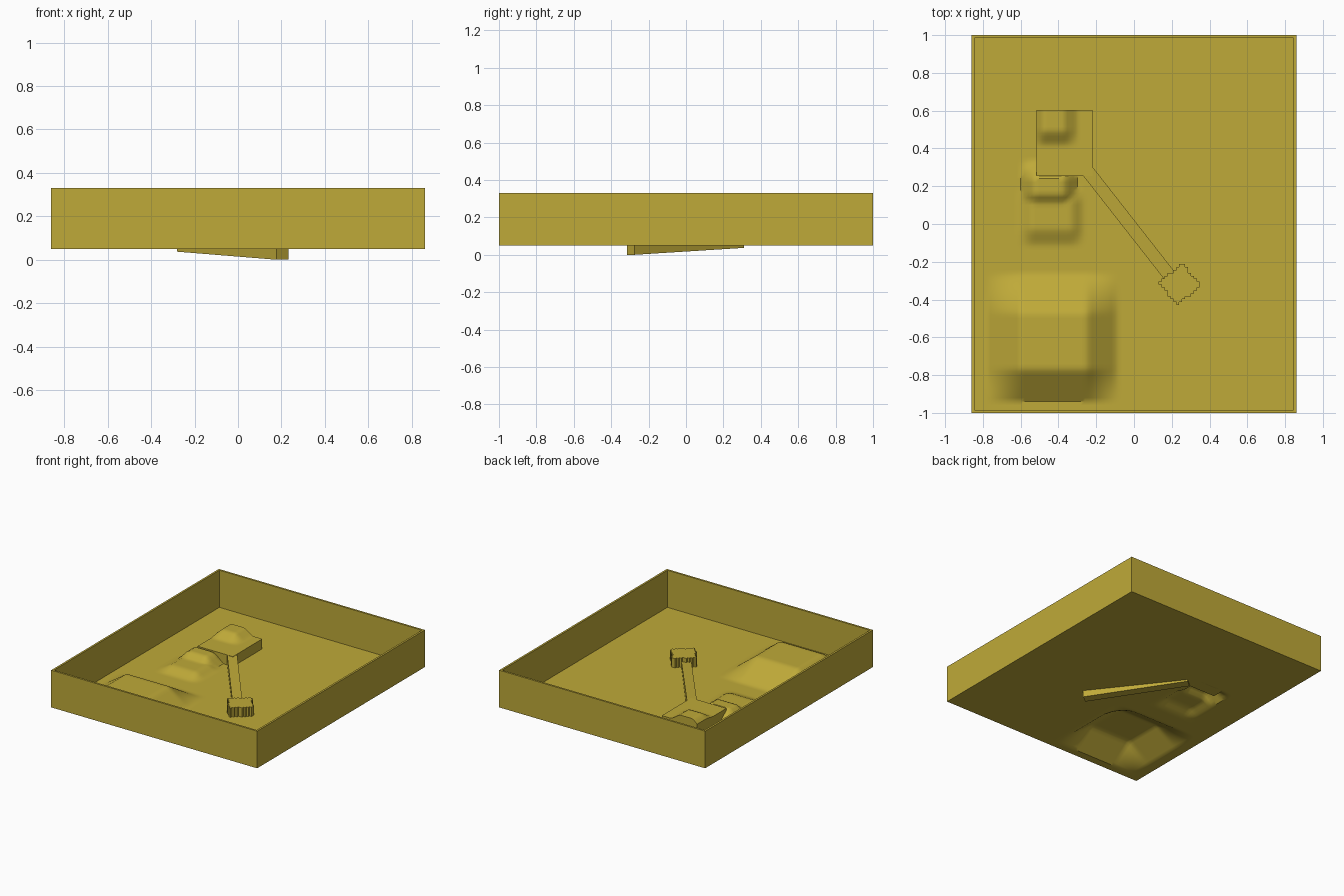
import bpy, bmesh, math
from mathutils import Vector

if "Cube" in bpy.data.objects:
    bpy.data.objects.remove(bpy.data.objects["Cube"])

FLOOR, RIM = 0.05, 0.33
HX, HY, WALL = 0.86, 1.0, 0.015

mat = bpy.data.materials.new("ochre")
mat.diffuse_color = (0.52, 0.40, 0.04, 1)
mat.use_nodes = True
mat.node_tree.nodes["Principled BSDF"].inputs["Base Color"].default_value = mat.diffuse_color


def finish(name, bm, smooth=False):
    me = bpy.data.meshes.new(name)
    bm.to_mesh(me)
    bm.free()
    me.materials.append(mat)
    ob = bpy.data.objects.new(name, me)
    bpy.context.collection.objects.link(ob)
    if smooth:
        bpy.ops.object.select_all(action='DESELECT')
        ob.select_set(True)
        bpy.context.view_layer.objects.active = ob
        bpy.ops.object.shade_smooth_by_angle(angle=math.radians(35))
    return ob


def ramp(v, a, b, c, d):
    """0 up to a, rising to 1 at b, flat to c, falling to 0 at d"""
    return max(0.0, min(1.0, (v - a) / (b - a), (d - v) / (d - c)))


def mound(x, y, h, xs, ys):
    return h * ramp(x, *xs) * ramp(y, *ys)


def terrain(x, y):
    big = mound(x, y, 0.12, (-0.78, -0.60, -0.25, -0.09), (-0.94, -0.77, -0.47, -0.27))
    low = mound(x, y, 0.036, (-0.61, -0.54, -0.33, -0.27), (-0.11, -0.03, 0.12, 0.2))
    mid = mound(x, y, 0.072, (-0.60, -0.53, -0.37, -0.30), (0.08, 0.15, 0.24, 0.33))
    return FLOOR + max(big, low, mid)


def platform_top(x, y):
    return FLOOR + 0.075 + mound(x, y, 0.045, (-0.53, -0.48, -0.37, -0.30),
                                 (0.42, 0.49, 0.7, 0.8))


def sheet(bm, x0, y0, nx, ny, sx, sy, height, inside=lambda x, y: True):
    """Height-field surface made of the grid cells whose centre is inside"""
    verts = {}

    def vert(i, j):
        if (i, j) not in verts:
            x, y = x0 + i * sx, y0 + j * sy
            verts[i, j] = bm.verts.new((x, y, height(x, y)))
        return verts[i, j]
    for i in range(nx):
        for j in range(ny):
            if inside(x0 + (i + .5) * sx, y0 + (j + .5) * sy):
                bm.faces.new([vert(i, j), vert(i + 1, j), vert(i + 1, j + 1), vert(i, j + 1)])


def skirt(bm, z):
    """Drop the boundary down to z and close the underside"""
    edges = [e for e in bm.edges if e.is_boundary]
    new = bmesh.ops.extrude_edge_only(bm, edges=edges)["geom"]
    for v in new:
        if isinstance(v, bmesh.types.BMVert):
            v.co.z = z
    bmesh.ops.holes_fill(bm, edges=[e for e in new if isinstance(e, bmesh.types.BMEdge)], sides=0)
    bmesh.ops.recalc_face_normals(bm, faces=bm.faces)


# Thin floor sheet with the mounds
bm = bmesh.new()
sheet(bm, -HX, -HY, 86, 100, 0.02, 0.02, terrain)
finish("floor", bm, True)

# Rim walls around the tray
bm = bmesh.new()
rings = []
for inset, z in ((0, FLOOR), (0, RIM), (WALL, RIM), (WALL, FLOOR)):
    x, y = HX - inset, HY - inset
    rings.append([bm.verts.new((a * x, b * y, z)) for a, b in ((-1, -1), (1, -1), (1, 1), (-1, 1))])
for k in range(4):
    r, s = rings[k], rings[(k + 1) % 4]
    for i in range(4):
        bm.faces.new([r[i], r[(i + 1) % 4], s[(i + 1) % 4], s[i]])
bmesh.ops.recalc_face_normals(bm, faces=bm.faces)
finish("rim_wall", bm)

# Raised rectangular platform with its own hump
bm = bmesh.new()
sheet(bm, -0.515, 0.253, 20, 20, 0.295 / 20, 0.35 / 20, platform_top)
skirt(bm, FLOOR)
finish("platform", bm, True)

# Sloping beam between the platform and the pad
a, b = Vector((-0.253, 0.29, 0)), Vector((0.205, -0.295, 0))
along = (b - a).normalized()
side = Vector((-along.y, along.x, 0)) * 0.034
bm = bmesh.new()
ends = []
for p, z in ((a, 0.037), (b, 0.0)):
    ends.append([bm.verts.new(p + side * s + Vector((0, 0, z + t)))
                 for s, t in ((-1, 0), (1, 0), (1, 0.087), (-1, 0.087))])
bm.faces.new(ends[0])
bm.faces.new(ends[1])
for i in range(4):
    j = (i + 1) % 4
    bm.faces.new([ends[0][i], ends[0][j], ends[1][j], ends[1][i]])
bmesh.ops.recalc_face_normals(bm, faces=bm.faces)
finish("sloping_beam", bm)

# Stepped-edge pad turned in line with the beam
centre = Vector((0.243, -0.318, 0))


def in_pad(x, y):
    d = Vector((x, y, 0)) - centre
    return abs(d.dot(along)) < 0.077 and abs(d.dot(side.normalized())) < 0.081


bm = bmesh.new()
sheet(bm, 0.10, -0.46, 18, 18, 0.0155, 0.0155, lambda x, y: FLOOR + 0.07, in_pad)
skirt(bm, FLOOR)
finish("pad", bm)
